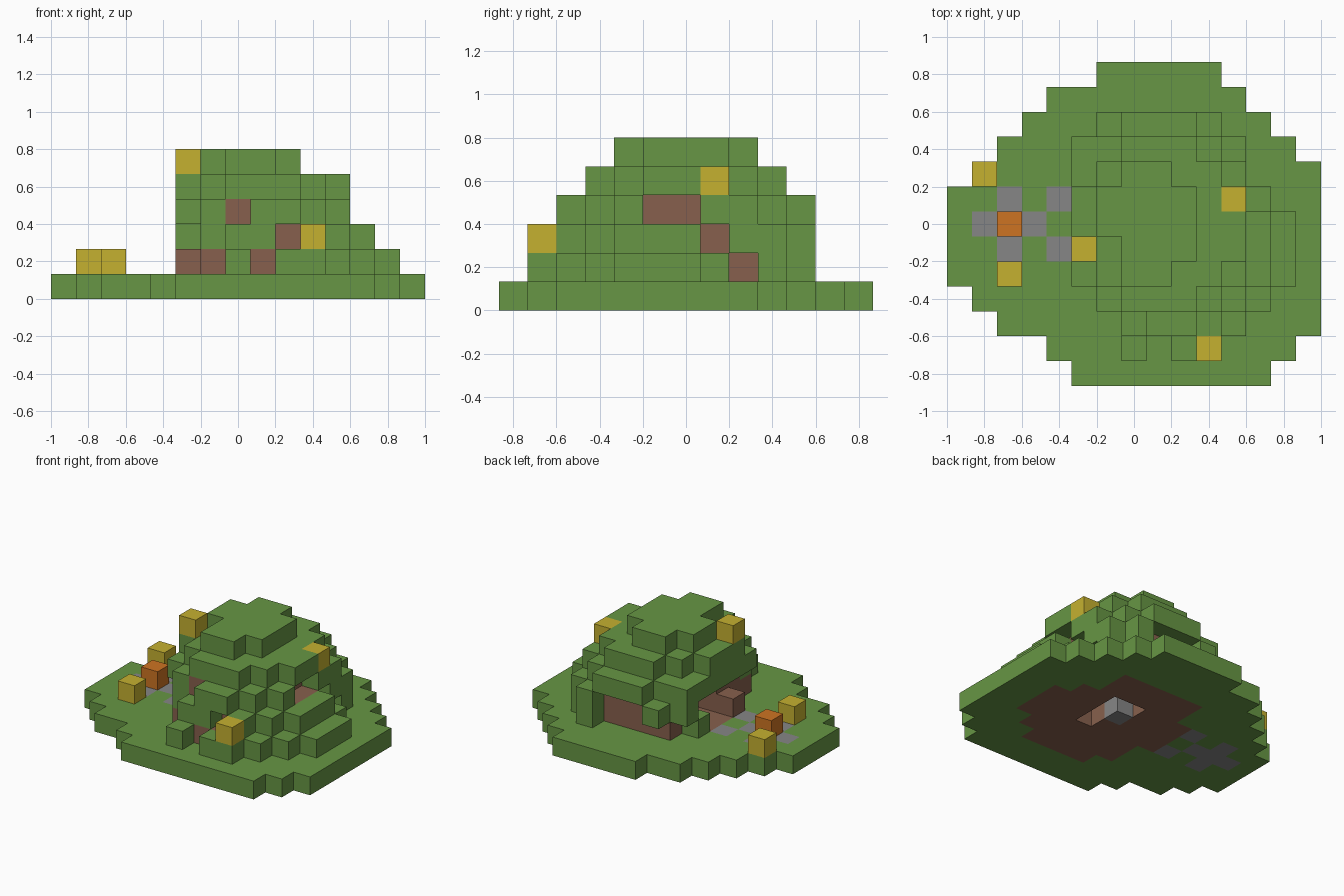
import bpy
import bmesh
from mathutils import Vector

cube = bpy.data.objects.get("Cube")
if cube:
    bpy.data.objects.remove(cube, do_unlink=True)

CELL = 2 / 15
ORIGIN = Vector((-1, -6.5 * CELL, 0))


def make_material(name, rgb):
    mat = bpy.data.materials.new(name)
    mat.use_nodes = True
    colour = (*rgb, 1)
    mat.diffuse_color = colour
    mat.node_tree.nodes["Principled BSDF"].inputs["Base Color"].default_value = colour
    return mat


MATERIALS = {
    "grass": make_material("grass green", (.135, .305, .058)),
    "earth": make_material("earth brown", (.245, .118, .075)),
    "stone": make_material("stone grey", (.24, .24, .24)),
    "petal": make_material("petal yellow", (.56, .44, .03)),
    "flame": make_material("flame orange", (.61, .175, .016)),
}


def rows(first_row, spans):
    """Cells of one layer, given the first and last column of each row."""
    return {(x, first_row + n) for n, (a, b) in enumerate(spans)
            for x in range(a, b + 1)}


def inner(layer):
    """Cells with a neighbour on all four sides."""
    return {(x, y) for x, y in layer
            if {(x + 1, y), (x - 1, y), (x, y + 1), (x, y - 1)} <= layer}


# Layers from the ground up
ground = rows(0, [(5, 12), (4, 13), (2, 14), (1, 14), (0, 14), (0, 14), (0, 14),
                  (0, 14), (1, 14), (2, 13), (3, 12), (4, 11), (6, 10)])
hill = [
    rows(1, [(7, 10), (6, 11), (5, 12), (5, 13), (5, 13), (5, 13),
             (5, 12), (5, 11), (5, 11), (6, 10)]),
    rows(2, [(7, 10), (6, 11), (5, 12), (5, 12), (5, 12),
             (5, 11), (5, 11), (5, 11), (6, 10)]),
    rows(2, [(7, 9), (6, 10), (5, 11), (5, 11), (5, 11),
             (5, 11), (5, 11), (5, 10), (7, 9)]),
    rows(3, [(7, 9), (6, 10), (5, 11), (5, 11), (5, 10), (6, 10), (7, 9)]),
    rows(4, [(7, 8), (7, 9), (6, 9), (6, 9), (7, 8)]),
]

# Places where the turf is missing and the earth wall shows
doorway = rows(6, [(5, 7), (5, 6)])
gaps = [
    doorway | {(5, 3), (5, 4), (5, 9), (6, 2), (8, 1), (11, 8)} | rows(10, [(6, 9)]),
    doorway | {(5, 4), (5, 5), (5, 8), (9, 2), (11, 7)} | rows(10, [(7, 9)]),
    {(7, 2), (11, 5), (11, 6)},
    set(),
    set(),
]

parts = {"ground": {}, "hill": {}, "flowers": {}, "campfire": {}}

# Ground with earth floor, stone path and a small pit beside the hearth
hearth = (8, 6)
pit = {(9, 5), (9, 6), (9, 7), (8, 7)}
path = {(2, 5), (1, 6), (2, 6), (3, 6), (2, 7), (4, 5), (4, 7), hearth}
floor = inner(hill[0]) | {(5, y) for y in (5, 6, 7)}
for cell in ground - pit:
    kind = "stone" if cell in path else "earth" if cell in floor else "grass"
    parts["ground"][(*cell, 0)] = kind

# Hill: earth core under a turf skin
for n, layer in enumerate(hill):
    above = hill[n + 1] if n < len(hill) - 1 else set()
    core = inner(layer) & above
    for cell in layer - gaps[n]:
        parts["hill"][(*cell, n + 1)] = "earth" if cell in core else "grass"
parts["hill"][(5, 5, 1)] = "earth"
for z in (1, 2):
    parts["hill"][(*hearth, z)] = "stone"

# Flowers and fire
for cell in [(1, 8, 1), (2, 4, 1), (10, 1, 2), (11, 7, 4), (5, 5, 5)]:
    parts["flowers"][cell] = "petal"
parts["campfire"][(2, 6, 1)] = "flame"

occupied = set().union(*parts.values())
DIRECTIONS = [Vector(d) for d in ((1, 0, 0), (-1, 0, 0), (0, 1, 0),
                                  (0, -1, 0), (0, 0, 1), (0, 0, -1))]


def build(name, cells):
    """Make one object from blocks, keeping only the exposed faces."""
    bm = bmesh.new()
    kinds = sorted(set(cells.values()))
    for cell, kind in sorted(cells.items()):
        centre = Vector(cell) + Vector((.5, .5, .5))
        for d in DIRECTIONS:
            if tuple(int(v) for v in Vector(cell) + d) in occupied:
                continue
            side = Vector((d.y, d.z, d.x))
            up = d.cross(side)
            corners = [side + up, up - side, -side - up, side - up]
            face = bm.faces.new([bm.verts.new(ORIGIN + CELL * (centre + (d + c) / 2))
                                 for c in corners])
            face.material_index = kinds.index(kind)
    bmesh.ops.remove_doubles(bm, verts=bm.verts, dist=CELL / 100)
    mesh = bpy.data.meshes.new(name)
    bm.to_mesh(mesh)
    bm.free()
    for kind in kinds:
        mesh.materials.append(MATERIALS[kind])
    bpy.context.collection.objects.link(bpy.data.objects.new(name, mesh))


for part_name, part_cells in parts.items():
    build(part_name, part_cells)
